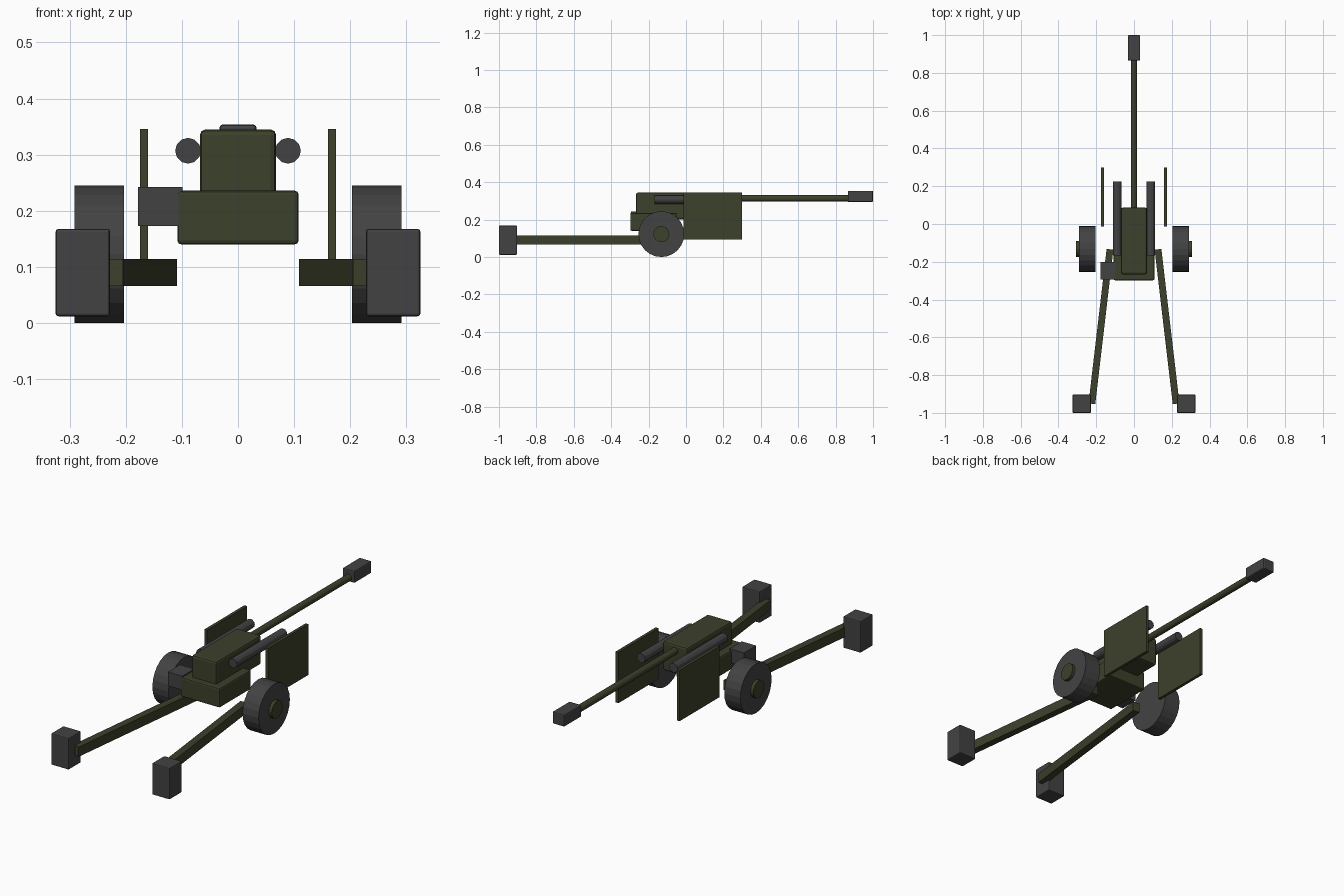
import bpy, math
from mathutils import Vector

if "Cube" in bpy.data.objects:
    bpy.data.objects.remove(bpy.data.objects["Cube"])


def material(name, rgb):
    m = bpy.data.materials.new(name)
    m.diffuse_color = (*rgb, 1)
    m.use_nodes = True
    m.node_tree.nodes["Principled BSDF"].inputs["Base Color"].default_value = m.diffuse_color
    return m


GREEN = material("olive green", (0.046, 0.052, 0.024))
GREY = material("dark grey", (0.055, 0.055, 0.057))


def box(name, x, y, z, mat, bevel=0.0, turn=0.0):
    """Box from (min, max) ranges, optionally bevelled and turned about z."""
    loc = [(r[0] + r[1]) / 2 for r in (x, y, z)]
    bpy.ops.mesh.primitive_cube_add(size=1, location=loc, rotation=(0, 0, turn))
    o = bpy.context.object
    o.name = name
    o.scale = [r[1] - r[0] for r in (x, y, z)]
    bpy.ops.object.transform_apply(location=False, rotation=False, scale=True)
    o.data.materials.append(mat)
    if bevel:
        b = o.modifiers.new("bevel", 'BEVEL')
        b.width = bevel
        b.segments = 2
    return o


def cylinder(name, start, end, radius, sides, mat):
    a, b = Vector(start), Vector(end)
    bpy.ops.mesh.primitive_cylinder_add(
        vertices=sides, radius=radius, depth=(b - a).length, location=(a + b) / 2,
        rotation=(b - a).to_track_quat('Z', 'Y').to_euler())
    o = bpy.context.object
    o.name = name
    o.data.materials.append(mat)
    return o


# Gun body
box("lower_carriage", (-0.108, 0.108), (-0.298, -0.05), (0.14, 0.236), GREEN, 0.007)
box("breech_cradle", (-0.068, 0.068), (-0.267, 0.087), (0.2, 0.345), GREEN, 0.01)
box("sight_box", (-0.178, -0.099), (-0.295, -0.2), (0.173, 0.242), GREY)

# Barrel and muzzle brake
cylinder("barrel", (0, 0.0, 0.314), (0, 0.9, 0.314), 0.017, 12, GREEN)
box("muzzle_brake", (-0.033, 0.033), (0.865, 1.0), (0.294, 0.354), GREY, 0.006)

for side, s in (("left", -1), ("right", 1)):
    def span(a, b):
        return tuple(sorted((s * a, s * b)))

    # Recoil cylinders and shield plates
    cylinder(side + "_recoil_cylinder", (s * 0.089, -0.168, 0.307),
             (s * 0.089, 0.226, 0.307), 0.023, 12, GREY)
    box(side + "_shield", span(0.16, 0.175), (-0.013, 0.3), (0.094, 0.346), GREEN)

    # Wheel with hub
    cylinder(side + "_wheel", (s * 0.203, -0.132, 0.1225),
             (s * 0.291, -0.132, 0.1225), 0.1225, 24, GREY)
    cylinder(side + "_hub", (s * 0.22, -0.132, 0.1225),
             (s * 0.307, -0.132, 0.1225), 0.043, 16, GREEN)

    # Splayed trail leg with ground spade
    a, b = Vector((s * 0.127, -0.134)), Vector((s * 0.223, -0.952))
    mid, half = (a + b) / 2, (b - a).length / 2
    box(side + "_trail", (mid.x - 0.018, mid.x + 0.018), (mid.y - half, mid.y + half),
        (0.066, 0.114), GREEN, turn=s * math.atan2(abs(b.x - a.x), a.y - b.y))
    box(side + "_spade", span(0.228, 0.325), (-1.0, -0.903), (0.012, 0.168), GREY, 0.005)
